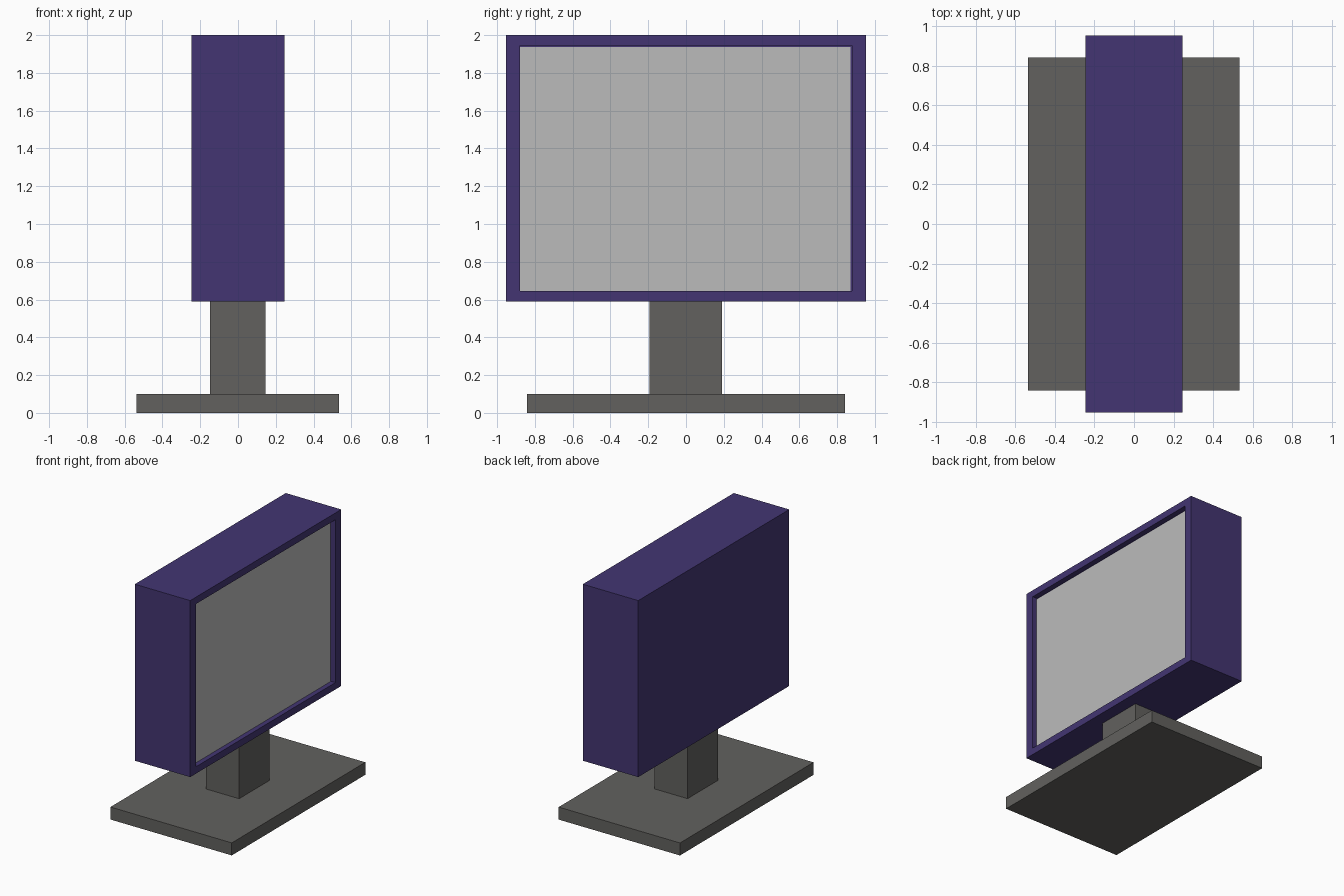
import bpy, bmesh

if "Cube" in bpy.data.objects:
    bpy.data.objects.remove(bpy.data.objects["Cube"])


def material(name, rgb):
    m = bpy.data.materials.new(name)
    m.diffuse_color = (*rgb, 1)
    m.use_nodes = True
    m.node_tree.nodes["Principled BSDF"].inputs["Base Color"].default_value = m.diffuse_color
    return m


purple = material("deep purple", (0.056, 0.036, 0.168))
dark_grey = material("dark grey", (0.122, 0.120, 0.113))
light_grey = material("light grey", (0.50, 0.50, 0.50))


def box_mesh(lo, hi):
    bm = bmesh.new()
    bmesh.ops.create_cube(bm, size=1)
    for v in bm.verts:
        v.co = [lo[i] if v.co[i] < 0 else hi[i] for i in range(3)]
    return bm


def finish(name, bm, mat):
    mesh = bpy.data.meshes.new(name)
    bm.normal_update()
    bm.to_mesh(mesh)
    bm.free()
    mesh.materials.append(mat)
    ob = bpy.data.objects.new(name, mesh)
    bpy.context.collection.objects.link(ob)
    return ob


# Stand
finish("base", box_mesh((-0.537, -0.843, 0), (0.535, 0.843, 0.10)), dark_grey)
finish("post", box_mesh((-0.147, -0.193, 0.10), (0.145, 0.19, 0.59)), dark_grey)

# Casing with a shallow recess in its screen side
bm = box_mesh((-0.245, -0.953, 0.59), (0.245, 0.953, 2.0))
bm.normal_update()
face = next(f for f in bm.faces if f.normal.x > 0.9)
bmesh.ops.inset_region(bm, faces=[face], thickness=0.05)
for v in face.verts:
    v.co.y = 0.88 if v.co.y > 0 else -0.88
    v.co.z = 1.945 if v.co.z > 1.3 else 0.645
bmesh.ops.inset_region(bm, faces=[face], thickness=0)
for v in face.verts:
    v.co.x -= 0.045
finish("casing", bm, purple)

# Screen panel, set into the recess
finish("screen", box_mesh((0.20, -0.88, 0.645), (0.206, 0.872, 1.937)), light_grey)
